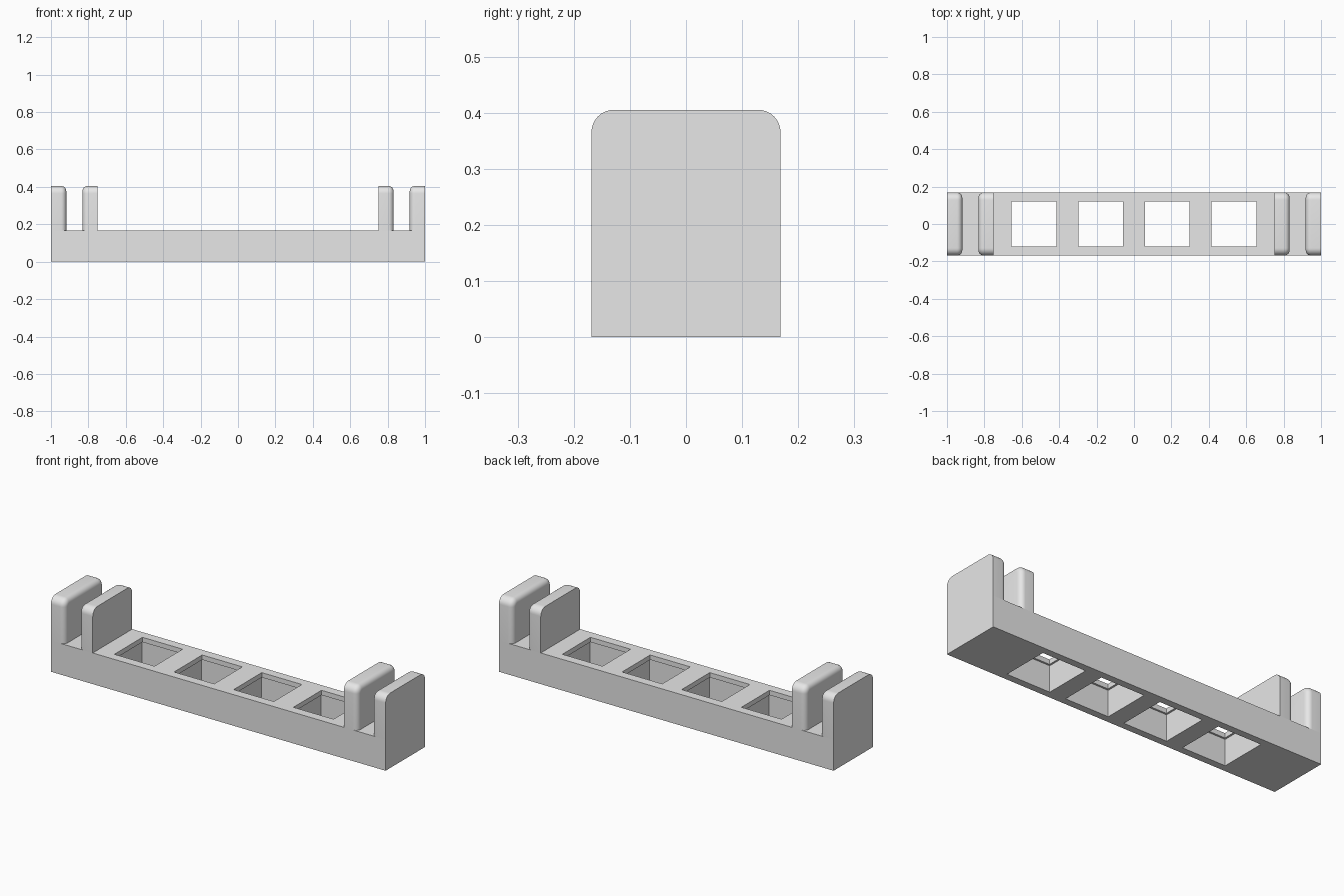
import bpy, bmesh, math

if "Cube" in bpy.data.objects:
    bpy.data.objects.remove(bpy.data.objects["Cube"])

DEPTH = 0.337       # full width in y
BASE_TOP = 0.168
POST_TOP = 0.405
LIP = 0.026         # thickness of the plate around each opening
OPENING = 0.24
POCKET = 0.26       # wider recess under the plate

grey = bpy.data.materials.new("light grey")
grey.use_nodes = True
grey.diffuse_color = (0.8, 0.8, 0.8, 1)
grey.node_tree.nodes["Principled BSDF"].inputs["Base Color"].default_value = (0.8, 0.8, 0.8, 1)


def add_object(name, bm):
    bmesh.ops.recalc_face_normals(bm, faces=bm.faces)
    mesh = bpy.data.meshes.new(name)
    bm.to_mesh(mesh)
    bm.free()
    mesh.materials.append(grey)
    obj = bpy.data.objects.new(name, mesh)
    bpy.context.collection.objects.link(obj)
    return obj


def add_box(name, x, width, depth, z0, z1):
    bm = bmesh.new()
    bmesh.ops.create_cube(bm, size=1)
    for v in bm.verts:
        v.co = (x + v.co.x * width, v.co.y * depth, (z0 + z1) / 2 + v.co.z * (z1 - z0))
    return add_object(name, bm)


def cut(target, cutter):
    mod = target.modifiers.new(cutter.name, "BOOLEAN")
    mod.operation = "DIFFERENCE"
    mod.solver = "EXACT"
    mod.object = cutter
    cutter.hide_render = True
    cutter.hide_viewport = False
    bpy.context.view_layer.objects.active = target
    bpy.ops.object.modifier_apply(modifier=mod.name)
    bpy.data.objects.remove(cutter)


def add_post(name, flat_x, gap_x):
    """Upright plate with round top corners and a rounded rim on its gap side."""
    radius, steps, half = 0.04, 8, DEPTH / 2
    profile = [(half, BASE_TOP)]
    for side, start in ((1, 0), (-1, 90)):
        for i in range(steps + 1):
            a = math.radians(start + 90 * i / steps)
            profile.append((side * (half - radius) + radius * math.cos(a),
                            POST_TOP - radius + radius * math.sin(a)))
    profile.append((-half, BASE_TOP))

    bm = bmesh.new()
    face = bm.faces.new([bm.verts.new((flat_x, y, z)) for y, z in profile])
    moved = bmesh.ops.extrude_face_region(bm, geom=[face], use_keep_orig=True)["geom"]
    for v in moved:
        if isinstance(v, bmesh.types.BMVert):
            v.co.x = gap_x
    rim = [e for e in bm.edges
           if all(abs(v.co.x - gap_x) < 1e-5 for v in e.verts)
           and not all(v.co.z < BASE_TOP + 1e-4 for v in e.verts)]
    bmesh.ops.bevel(bm, geom=rim, offset=0.028, segments=6, profile=0.5, affect="EDGES")
    obj = add_object(name, bm)
    bpy.ops.object.select_all(action="DESELECT")
    obj.select_set(True)
    bpy.context.view_layer.objects.active = obj
    bpy.ops.object.shade_smooth_by_angle(angle=math.radians(35))


# Long base bar with four stepped through-openings
base = add_box("base_bar", 0, 2, DEPTH, 0, BASE_TOP)
for x in (-0.535, -0.178, 0.178, 0.535):
    cut(base, add_box("opening_cutter", x, OPENING, OPENING, -0.1, BASE_TOP + 0.1))
    cut(base, add_box("pocket_cutter", x, POCKET, POCKET, -0.1, BASE_TOP - LIP))

# Pairs of upright plates at both ends, rounded towards the slot between them
for label, s in (("left", 1), ("right", -1)):
    add_post(f"{label}_outer_post", s, s * 0.918)
    add_post(f"{label}_inner_post", s * 0.75, s * 0.832)
